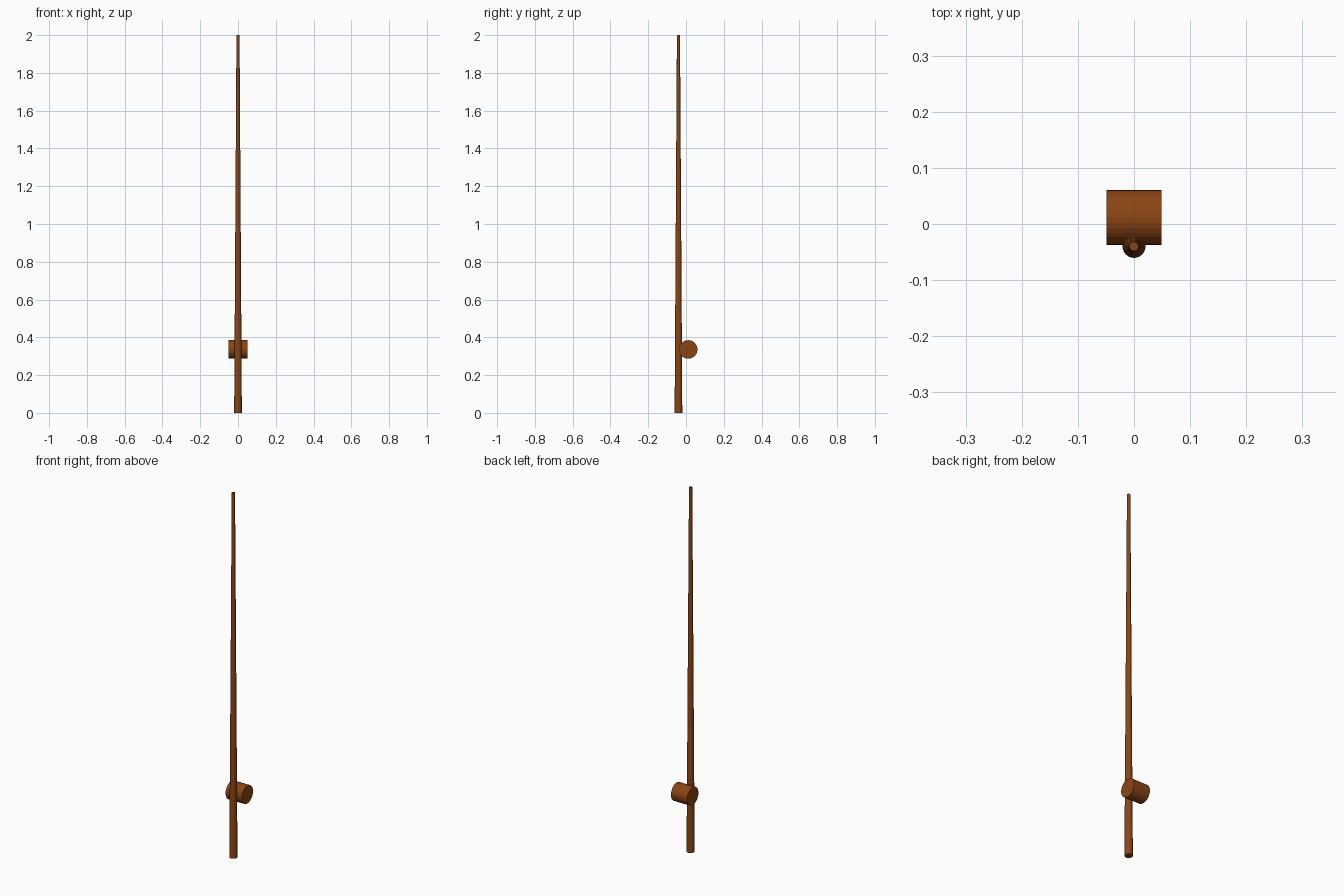
import bpy
from math import pi

if "Cube" in bpy.data.objects:
    bpy.data.objects.remove(bpy.data.objects["Cube"])

wood = bpy.data.materials.new("brown_wood")
wood.diffuse_color = (0.258, 0.06, 0.007, 1)
wood.use_nodes = True
wood.node_tree.nodes["Principled BSDF"].inputs["Base Color"].default_value = wood.diffuse_color


def cylinder(name, r1, r2, depth, location, rotation=(0, 0, 0)):
    bpy.ops.mesh.primitive_cone_add(vertices=32, radius1=r1, radius2=r2, depth=depth,
                                    location=location, rotation=rotation)
    obj = bpy.context.object
    obj.name = name
    obj.data.materials.append(wood)
    return obj


# Tapered rod standing upright
cylinder("rod", 0.0204, 0.0082, 2.0, (0, -0.04, 1.0))

# Reel drum lying across the back of the rod
cylinder("reel", 0.049, 0.049, 0.098, (0, 0.0115, 0.336), (0, pi / 2, 0))
